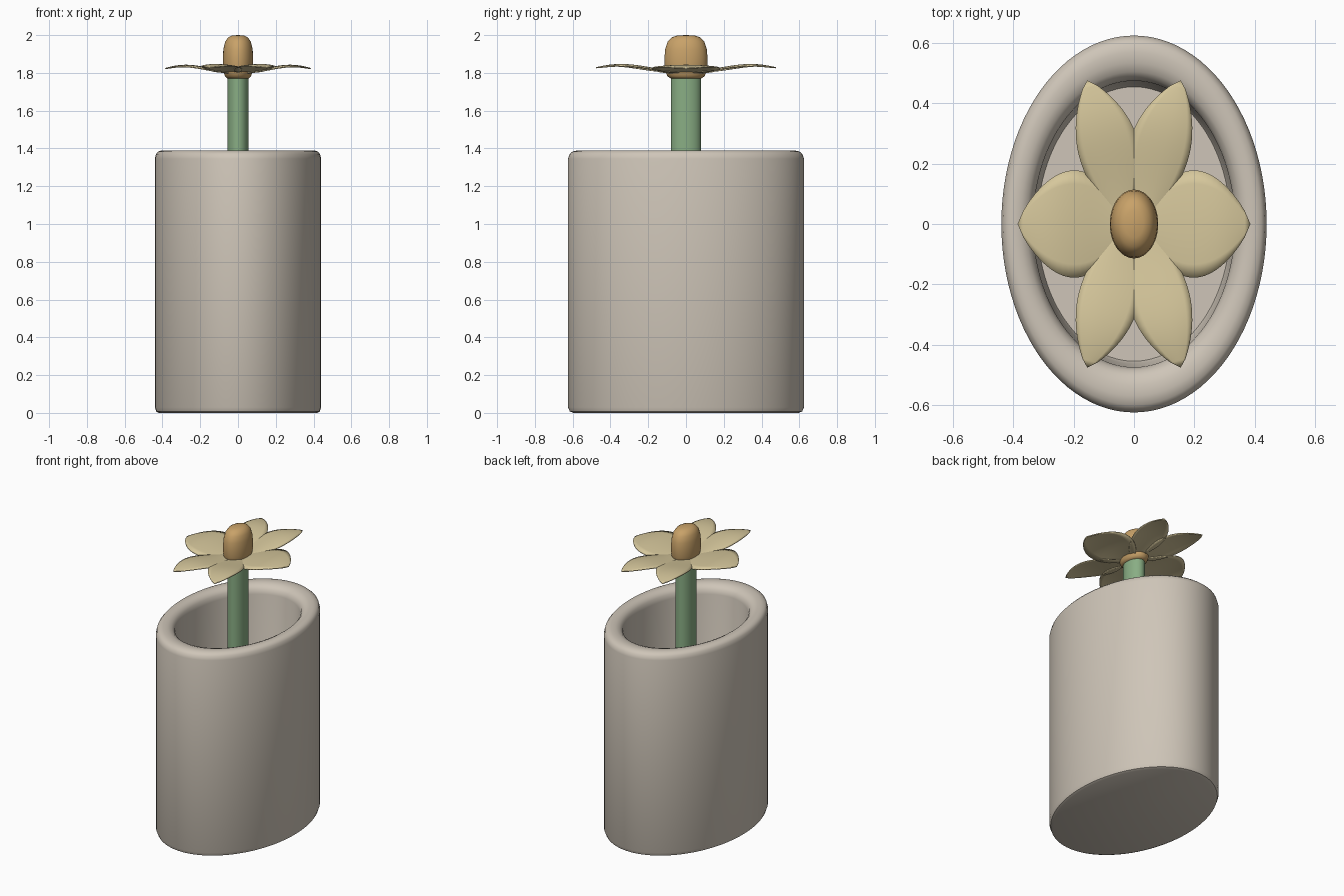
import bpy, bmesh, math
from mathutils import Vector

cube = bpy.data.objects.get("Cube")
if cube:
    bpy.data.objects.remove(cube, do_unlink=True)

SQUASH = 0.704  # every round part is an ellipse, narrower in x


def material(name, rgb):
    m = bpy.data.materials.new(name)
    m.use_nodes = True
    m.diffuse_color = (*rgb, 1)
    bsdf = m.node_tree.nodes["Principled BSDF"]
    bsdf.inputs["Base Color"].default_value = (*rgb, 1)
    bsdf.inputs["Roughness"].default_value = 0.7
    return m


clay = material("warm grey clay", (0.62, 0.56, 0.48))
green = material("stem green", (0.25, 0.42, 0.23))
cream = material("petal cream", (0.67, 0.57, 0.33))
amber = material("flower centre amber", (0.58, 0.36, 0.14))


def finish(name, bm, mat, angle):
    mesh = bpy.data.meshes.new(name)
    bm.to_mesh(mesh)
    bm.free()
    mesh.materials.append(mat)
    ob = bpy.data.objects.new(name, mesh)
    bpy.context.collection.objects.link(ob)
    bpy.ops.object.select_all(action='DESELECT')
    ob.select_set(True)
    bpy.context.view_layer.objects.active = ob
    bpy.ops.object.shade_smooth_by_angle(angle=math.radians(angle))
    return ob


def lathe(name, profile, mat, steps=64, angle=40):
    """Spin a (radius, height) profile, then squash it into an ellipse."""
    bm = bmesh.new()
    verts = [bm.verts.new((r, 0, z)) for r, z in profile]
    edges = [bm.edges.new(pair) for pair in zip(verts, verts[1:])]
    bmesh.ops.spin(bm, geom=verts + edges, cent=(0, 0, 0), axis=(0, 0, 1),
                   angle=math.tau, steps=steps)
    bmesh.ops.remove_doubles(bm, verts=bm.verts, dist=1e-5)
    bmesh.ops.scale(bm, vec=(SQUASH, 1, 1), verts=bm.verts)
    bmesh.ops.recalc_face_normals(bm, faces=bm.faces)
    return finish(name, bm, mat, angle)


# Hollow vase with a soft rounded rim
lathe("vase", [(0, 0), (0.595, 0), (0.615, 0.007), (0.625, 0.03), (0.625, 1.345),
               (0.617, 1.37), (0.6, 1.384), (0.57, 1.39), (0.535, 1.388),
               (0.505, 1.378), (0.485, 1.36), (0.475, 1.33), (0.464, 0.16),
               (0.455, 0.14), (0, 0.14)], clay, 96)

# Stem standing on the vase floor
lathe("stem", [(0, 0.13), (0.08, 0.13), (0.08, 1.79), (0, 1.79)], green, 32)

# Domed flower centre with a small collar below the petals
lathe("flower_centre", [(0, 1.77), (0.08, 1.77), (0.098, 1.782), (0.106, 1.8),
                        (0.113, 1.83), (0.114, 1.88), (0.11, 1.925), (0.097, 1.965),
                        (0.075, 1.988), (0.045, 1.998), (0, 2.0)], amber, 48, 50)


def petal(name, base, tip, left, right, lift, sx, sy):
    """Pointed leaf-shaped sheet that rises, then droops at its tip."""
    rows, cols = 20, 8
    start, end = Vector(base), Vector(tip)
    side = Vector((start.y - end.y, end.x - start.x)).normalized()
    bm = bmesh.new()
    grid = []
    for i in range(rows + 1):
        t = i / rows
        shape = max(math.sin(math.pi * t), 0) ** 0.75
        crest = 1.802 + 0.024 * t + 0.025 * math.sin(math.pi * t ** 1.6)
        row = []
        for j in range(cols + 1):
            s = 2 * j / cols - 1
            p = start.lerp(end, t) + side * s * shape * (left if s > 0 else right)
            row.append(bm.verts.new((p.x * sx, p.y * sy, crest + lift - 0.01 * s * s * shape)))
        grid.append(row)
    for a, b in zip(grid, grid[1:]):
        for j in range(cols):
            bm.faces.new((a[j], b[j], b[j + 1], a[j + 1]))
    bmesh.ops.remove_doubles(bm, verts=bm.verts, dist=1e-4)
    bm.normal_update()
    bmesh.ops.reverse_faces(bm, faces=[f for f in bm.faces if f.normal.z < 0])
    ob = finish(name, bm, cream, 60)
    thick = ob.modifiers.new("thickness", 'SOLIDIFY')
    thick.thickness = 0.006


# Two broad side petals and four slanted ones
for sx, x_name in ((1, "left"), (-1, "right")):
    petal("side_petal_" + x_name, (0.01, 0), (0.386, 0), 0.178, 0.178, 0, sx, 1)
    for sy, y_name in ((1, "back"), (-1, "front")):
        petal(f"{y_name}_petal_{x_name}", (0.04, 0.02), (0.155, 0.476),
              0.114, 0.088, 0.004, sx, sy)
